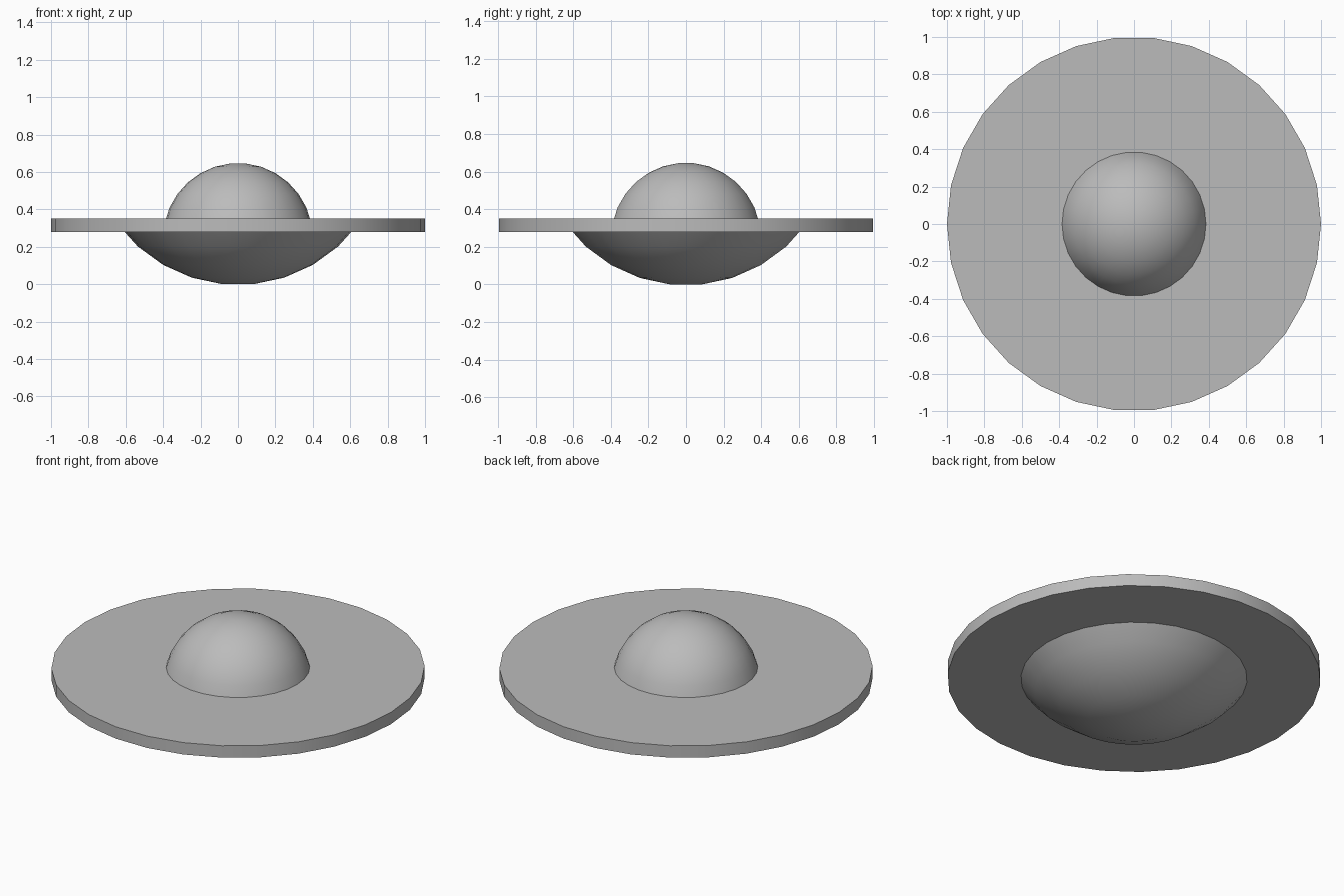
import bpy
import bmesh
from math import sin, cos, radians, tau

cube = bpy.data.objects.get("Cube")
if cube:
    bpy.data.objects.remove(cube)

SIDES = 30
STEP = 360 / SIDES

grey = bpy.data.materials.new("plain grey")
grey.use_nodes = True
colour = (0.5, 0.5, 0.5, 1)
grey.diffuse_color = colour
grey.node_tree.nodes["Principled BSDF"].inputs["Base Color"].default_value = colour


def lathe(name, profile):
    """Turn (radius, height) points around z into a closed, capped solid."""
    bm = bmesh.new()
    rings = [[bm.verts.new((r * cos(tau * i / SIDES), r * sin(tau * i / SIDES), z))
              for i in range(SIDES)] for r, z in profile]
    for low, high in zip(rings, rings[1:]):
        for i in range(SIDES):
            j = (i + 1) % SIDES
            bm.faces.new((low[i], low[j], high[j], high[i]))
    bm.faces.new(rings[0])
    bm.faces.new(rings[-1])
    bmesh.ops.recalc_face_normals(bm, faces=bm.faces)
    mesh = bpy.data.meshes.new(name)
    bm.to_mesh(mesh)
    bm.free()
    mesh.materials.append(grey)
    obj = bpy.data.objects.new(name, mesh)
    bpy.context.collection.objects.link(obj)
    bpy.ops.object.select_all(action="DESELECT")
    obj.select_set(True)
    bpy.context.view_layer.objects.active = obj
    bpy.ops.object.shade_smooth_by_angle(angle=radians(30))
    return obj


def sphere_cap(radius, pole_z, rings, direction):
    """Profile of a flat-topped sphere cap, from its pole towards its rim."""
    angles = [radians(STEP * (k + 0.5)) for k in range(rings)]
    return [(radius * sin(a), pole_z - direction * radius * (cos(angles[0]) - cos(a)))
            for a in angles]


# Wide flat rim
lathe("rim_disc", [(1, 0.28), (1, 0.35)])

# Upper dome and shallow lower bowl, both ending inside the rim
lathe("upper_dome", sphere_cap(0.4, 0.645, 7, 1))
lathe("lower_bowl", sphere_cap(0.8, 0, 5, -1))
